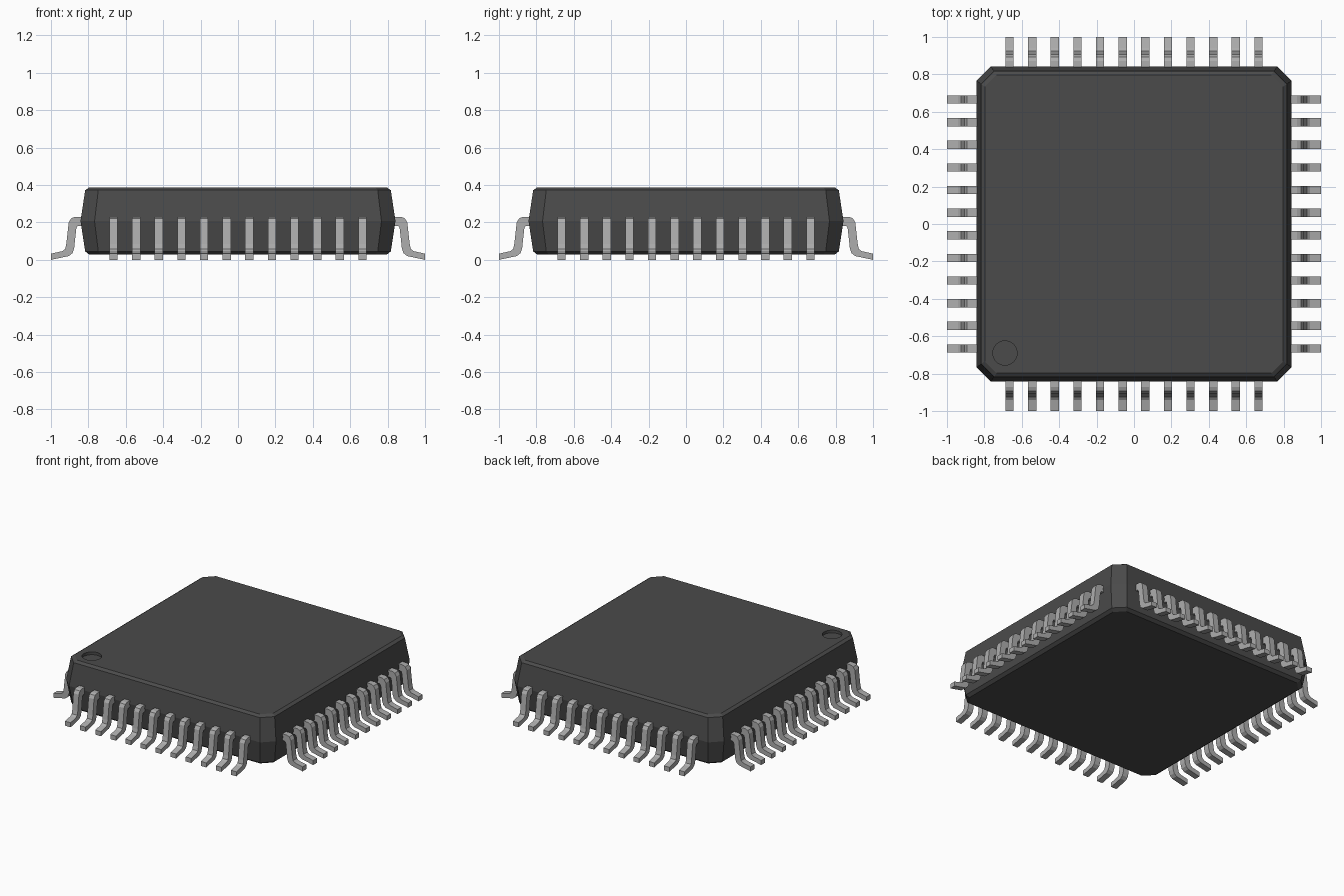
import bpy, bmesh, math
from mathutils import Matrix

cube = bpy.data.objects.get("Cube")
if cube:
    bpy.data.objects.remove(cube, do_unlink=True)


def material(name, value, rough):
    m = bpy.data.materials.new(name)
    m.use_nodes = True
    col = (value, value, value, 1)
    m.diffuse_color = col
    b = m.node_tree.nodes["Principled BSDF"]
    b.inputs["Base Color"].default_value = col
    b.inputs["Roughness"].default_value = rough
    return m


PLASTIC = material("dark plastic", 0.07, 0.6)
METAL = material("grey metal", 0.42, 0.4)


def make_object(name, bm, mat):
    bmesh.ops.recalc_face_normals(bm, faces=bm.faces)
    me = bpy.data.meshes.new(name)
    bm.to_mesh(me)
    bm.free()
    me.materials.append(mat)
    ob = bpy.data.objects.new(name, me)
    bpy.context.collection.objects.link(ob)
    return ob


# Package body: lofted square rings with cut corners (half width, corner cut, z)
RINGS = [(0.795, 0.062, 0.028), (0.817, 0.070, 0.045), (0.842, 0.075, 0.207),
         (0.817, 0.070, 0.372), (0.797, 0.062, 0.386)]
bm = bmesh.new()
loops = []
for h, c, z in RINGS:
    k = h - c
    pts = [(h, -k), (h, k), (k, h), (-k, h), (-h, k), (-h, -k), (-k, -h), (k, -h)]
    loops.append([bm.verts.new((x, y, z)) for x, y in pts])
for low, high in zip(loops, loops[1:]):
    for i in range(8):
        j = (i + 1) % 8
        bm.faces.new((low[i], low[j], high[j], high[i]))
bm.faces.new(loops[0][::-1])
bm.faces.new(loops[-1])
body = make_object("package_body", bm, PLASTIC)

# Round orientation dimple sunk into the top at the front right corner
bm = bmesh.new()
bmesh.ops.create_cone(bm, cap_ends=True, segments=32, radius1=0.065, radius2=0.065,
                      depth=0.06, matrix=Matrix.Translation((-0.69, -0.69, 0.396)))
cutter = make_object("dimple_cutter", bm, PLASTIC)
cutter.hide_render = True
cut = body.modifiers.new("dimple", "BOOLEAN")
cut.operation = "DIFFERENCE"
cut.solver = "EXACT"
cut.object = cutter
bpy.context.view_layer.objects.active = body
bpy.ops.object.modifier_apply(modifier=cut.name)
bpy.data.objects.remove(cutter, do_unlink=True)

# Bent pin profile: upper/outer edge and lower/inner edge (distance out, z)
OUTER = [(0.80, 0.230), (0.872, 0.230), (0.892, 0.222), (0.905, 0.200),
         (0.918, 0.085), (0.924, 0.058), (0.940, 0.046), (1.0, 0.033)]
INNER = [(0.80, 0.182), (0.852, 0.182), (0.860, 0.178), (0.865, 0.165),
         (0.876, 0.062), (0.885, 0.036), (0.905, 0.020), (1.0, 0.0)]
COUNT, PITCH, HALF = 12, 0.121, 0.022


def add_pin(bm, x):
    """One pin pointing to -y, built as a strip of closed cross-sections."""
    sections = []
    for (o, oz), (i, iz) in zip(OUTER, INNER):
        sections.append([bm.verts.new(p) for p in (
            (x - HALF, -o, oz), (x + HALF, -o, oz),
            (x + HALF, -i, iz), (x - HALF, -i, iz))])
    for a, b in zip(sections, sections[1:]):
        for i in range(4):
            j = (i + 1) % 4
            bm.faces.new((a[i], a[j], b[j], b[i]))
    bm.faces.new(sections[0])
    bm.faces.new(sections[-1][::-1])


# The same row of pins on each of the four sides
for n, side in enumerate(("front", "left", "back", "right")):
    bm = bmesh.new()
    for i in range(COUNT):
        add_pin(bm, (i - (COUNT - 1) / 2) * PITCH)
    bmesh.ops.rotate(bm, verts=bm.verts, cent=(0, 0, 0),
                     matrix=Matrix.Rotation(n * math.pi / 2, 3, "Z"))
    make_object(side + "_pins", bm, METAL)
